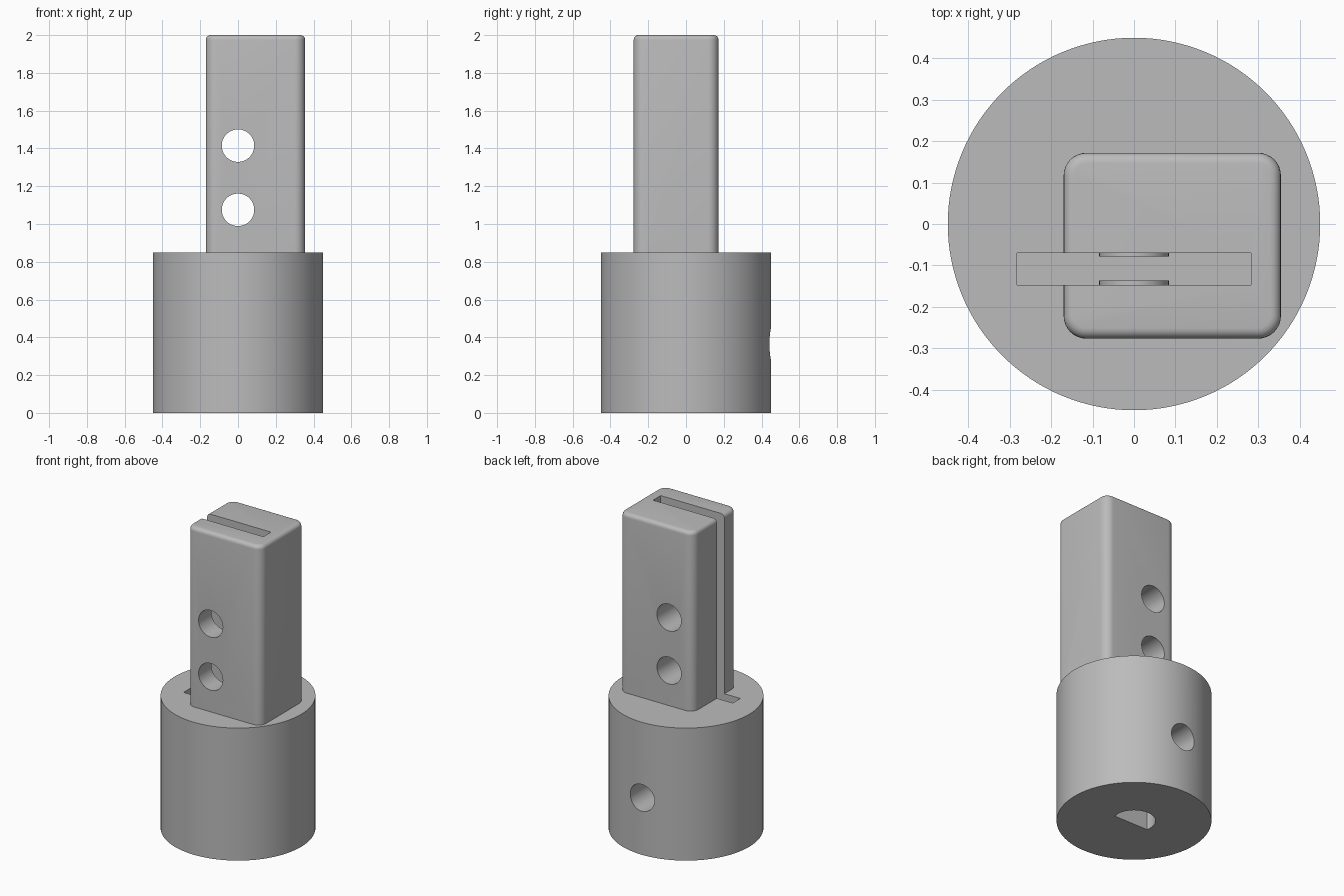
import bpy
import bmesh
from math import radians, pi
from mathutils import Matrix

cube = bpy.data.objects.get("Cube")
if cube:
    bpy.data.objects.remove(cube, do_unlink=True)

grey = bpy.data.materials.new("plain_grey")
grey.use_nodes = True
colour = (0.5, 0.5, 0.5, 1)
grey.diffuse_color = colour
grey.node_tree.nodes["Principled BSDF"].inputs["Base Color"].default_value = colour


def make_object(name, bm):
    bmesh.ops.recalc_face_normals(bm, faces=bm.faces)
    mesh = bpy.data.meshes.new(name)
    bm.to_mesh(mesh)
    bm.free()
    mesh.materials.append(grey)
    obj = bpy.data.objects.new(name, mesh)
    bpy.context.collection.objects.link(obj)
    return obj


def box_mesh(low, high):
    bm = bmesh.new()
    bmesh.ops.create_cube(bm, size=1)
    for v in bm.verts:
        v.co = [(a + b) / 2 + c * (b - a) for a, b, c in zip(low, high, v.co)]
    return bm


def rod(name, radius, start, end, z=None, segments=64):
    """Cylinder along z, or along y at height z."""
    bm = bmesh.new()
    bmesh.ops.create_cone(bm, cap_ends=True, segments=segments,
                          radius1=radius, radius2=radius, depth=end - start)
    middle = (start + end) / 2
    if z is None:
        matrix = Matrix.Translation((0, 0, middle))
    else:
        matrix = Matrix.Translation((0, middle, z)) @ Matrix.Rotation(pi / 2, 4, 'X')
    bm.transform(matrix)
    return make_object(name, bm)


def combine(target, tool, operation):
    mod = target.modifiers.new(tool.name, 'BOOLEAN')
    mod.operation = operation
    mod.solver = 'EXACT'
    mod.object = tool
    bpy.context.view_layer.objects.active = target
    bpy.ops.object.modifier_apply(modifier=mod.name)
    bpy.data.objects.remove(tool, do_unlink=True)


# Round base
adapter = rod("shaft_adapter", 0.45, 0, 0.85, segments=128)

# Offset post with rounded upright edges and a softened top
bm = box_mesh((-0.17, -0.277, 0.7), (0.355, 0.172, 2))
upright = [e for e in bm.edges if abs(e.verts[0].co.z - e.verts[1].co.z) > 0.5]
bmesh.ops.bevel(bm, geom=upright, offset=0.055, segments=8, profile=0.5, affect='EDGES')
rim = [e for e in bm.edges if all(v.co.z > 1.99 for v in e.verts)]
bmesh.ops.bevel(bm, geom=rim, offset=0.025, segments=5, profile=0.5, affect='EDGES')
combine(adapter, make_object("post", bm), 'UNION')

# Blade slot, open on one side of the post and sunk into the base
slot = make_object("blade_slot", box_mesh((-0.283, -0.147, 0.56), (0.283, -0.07, 2.2)))
combine(adapter, slot, 'DIFFERENCE')

# Two small grip bumps facing each other inside the slot
for start, end in ((-0.2, -0.137), (-0.079, 0)):
    combine(adapter, rod("grip_bump", 0.084, start, end, z=1.755), 'UNION')

# Two cross holes through the post
for height in (1.075, 1.415):
    combine(adapter, rod("cross_hole", 0.086, -0.6, 0.6, z=height), 'DIFFERENCE')

# D-shaped shaft bore from below
bore = rod("shaft_bore", 0.125, -0.1, 0.56)
flat = make_object("bore_flat", box_mesh((-0.3, -0.3, -0.3), (0.3, -0.028, 0.9)))
combine(bore, flat, 'DIFFERENCE')
combine(adapter, bore, 'DIFFERENCE')

# Set screw hole in the back of the base
combine(adapter, rod("set_screw_hole", 0.086, 0, 0.6, z=0.365), 'DIFFERENCE')

# Smooth curved walls, crisp edges
bpy.ops.object.select_all(action='DESELECT')
adapter.select_set(True)
bpy.context.view_layer.objects.active = adapter
bpy.ops.object.shade_smooth_by_angle(angle=radians(30))
